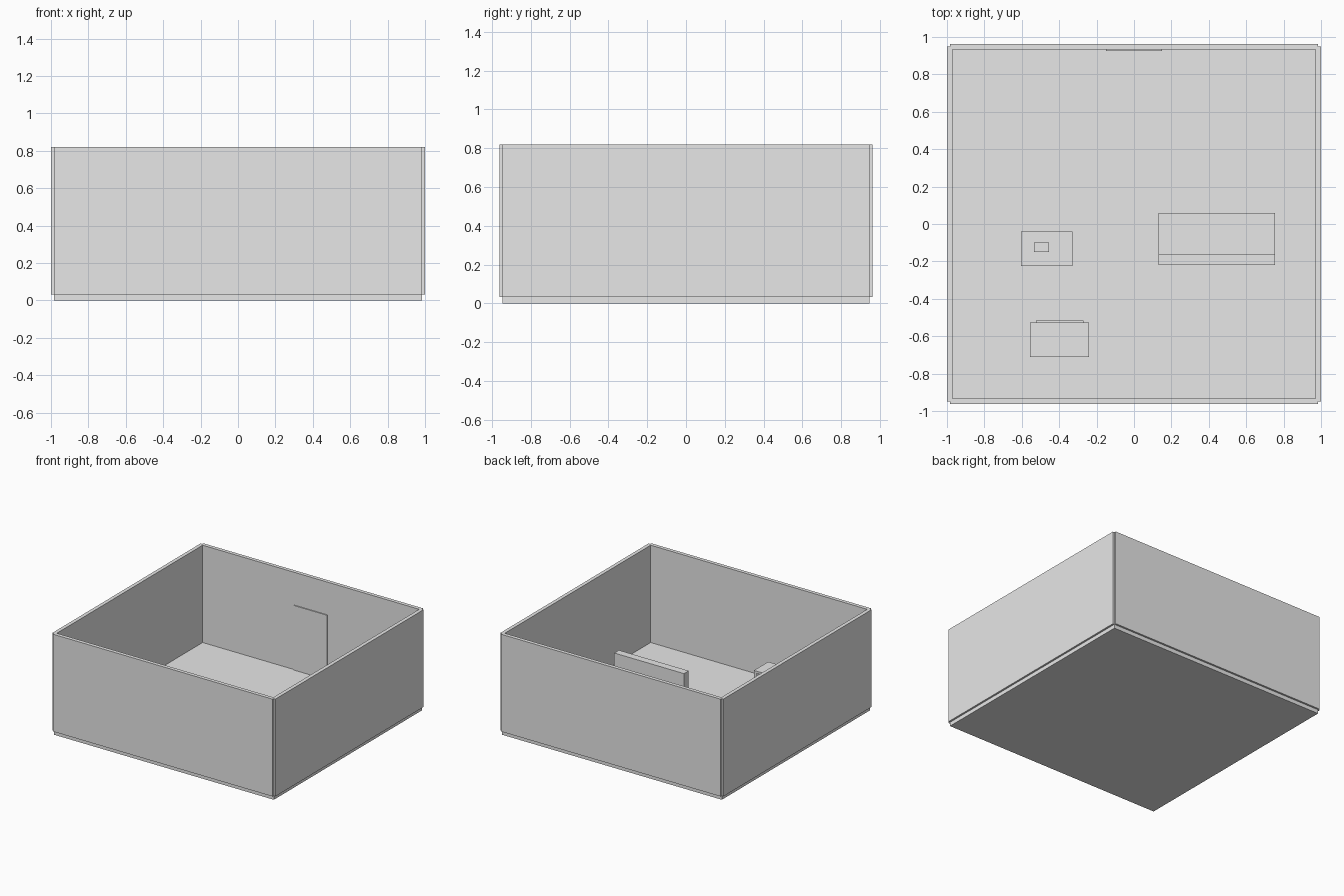
import bpy

if "Cube" in bpy.data.objects:
    bpy.data.objects.remove(bpy.data.objects["Cube"])

grey = bpy.data.materials.new("light_grey")
grey.diffuse_color = (0.8, 0.8, 0.8, 1)
grey.use_nodes = True
grey.node_tree.nodes["Principled BSDF"].inputs["Base Color"].default_value = grey.diffuse_color


def box(name, x0, x1, y0, y1, z0, z1):
    """Axis-aligned box given by its limits."""
    bpy.ops.mesh.primitive_cube_add(
        size=1, location=((x0 + x1) / 2, (y0 + y1) / 2, (z0 + z1) / 2))
    ob = bpy.context.object
    ob.name = name
    ob.scale = (x1 - x0, y1 - y0, z1 - z0)
    bpy.ops.object.transform_apply(location=False, rotation=False, scale=True)
    ob.data.materials.append(grey)
    return ob


FLOOR = 0.032   # top of the floor slab
TOP = 0.82      # top of the walls
HX, HY = 0.985, 0.948   # half size of the slab
T = 0.015       # half wall thickness

# Floor slab
box("floor", -HX, HX, -HY, HY, 0, FLOOR)

# Walls, centred on the slab edges so the outer corners are notched
for side, s in (("front", -1), ("back", 1)):
    box(side + "_wall", -HX, HX, s * HY - T, s * HY + T, FLOOR, TOP)
for side, s in (("left", -1), ("right", 1)):
    box(side + "_wall", s * HX - T, s * HX + T, -HY, HY, FLOOR, TOP)

# Door against the back wall
box("door", -0.15, 0.15, 0.925, 0.94, FLOOR, 0.555)

# Sofa with its backrest towards the front
box("sofa_seat", 0.13, 0.755, -0.16, 0.06, FLOOR, 0.15)
box("sofa_back", 0.13, 0.755, -0.22, -0.16, FLOOR, 0.30)

# Low table with a small item on it
box("table", -0.605, -0.33, -0.225, -0.04, FLOOR, 0.15)
box("table_item", -0.535, -0.455, -0.15, -0.10, 0.15, 0.17)

# Cabinet with a thin panel on its inner face
box("cabinet", -0.555, -0.24, -0.71, -0.527, FLOOR, 0.285)
box("cabinet_panel", -0.525, -0.27, -0.527, -0.517, 0.06, 0.27)
